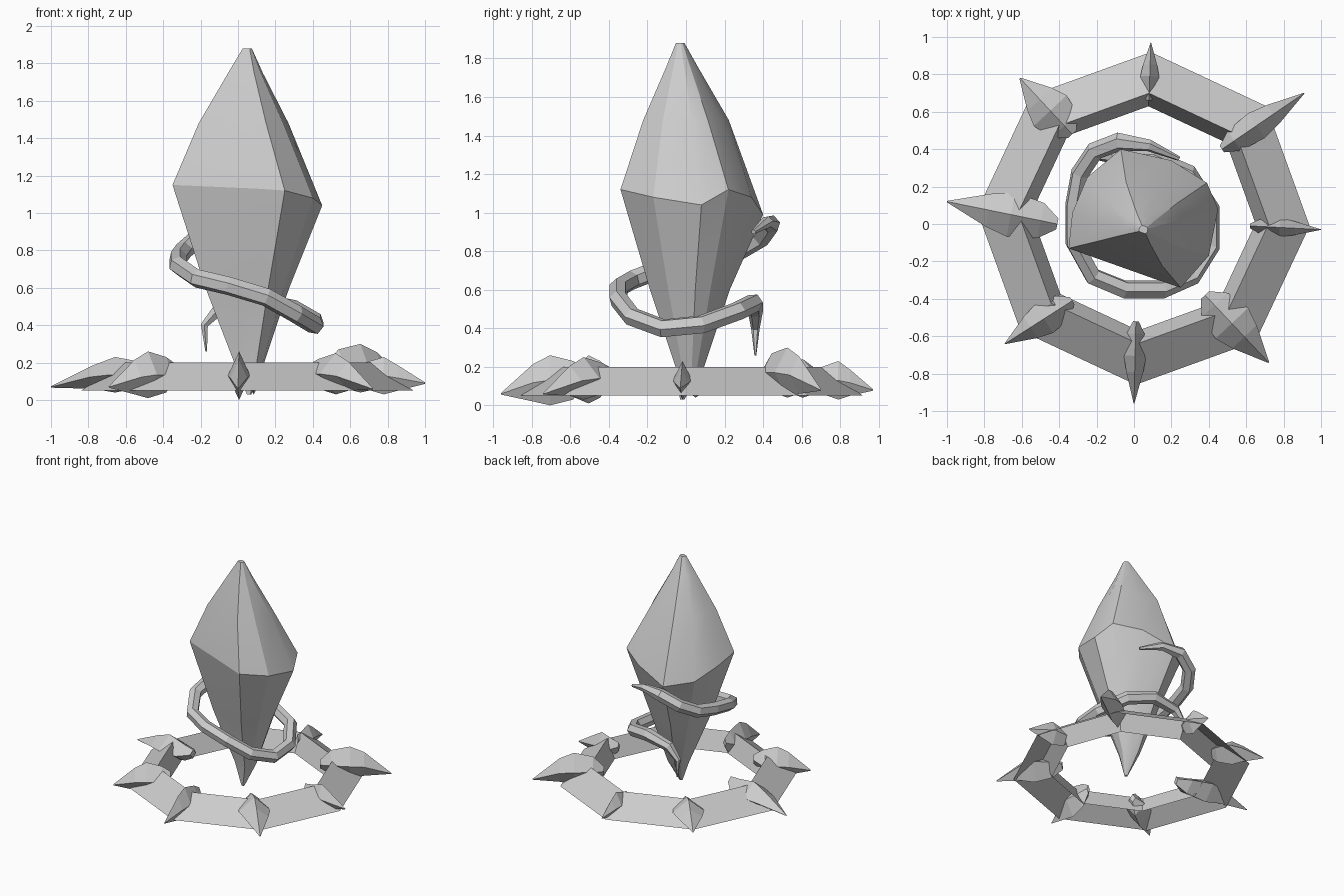
import bpy, bmesh
from math import cos, sin, radians
from mathutils import Vector

if "Cube" in bpy.data.objects:
    bpy.data.objects.remove(bpy.data.objects["Cube"])


def add_mesh(name, sections, ring=False, smooth=None):
    """Skin equal-length point rows: capped closed loops, or open strips joined in a ring."""
    bm = bmesh.new()
    loops = [[bm.verts.new(p) for p in s] for s in sections]
    n = len(loops[0])
    for k in range(len(loops) if ring else len(loops) - 1):
        a, b = loops[k], loops[(k + 1) % len(loops)]
        for i in range(n - 1 if ring else n):
            j = (i + 1) % n
            bm.faces.new((a[i], b[i], b[j], a[j]))
    if not ring:
        bm.faces.new(loops[0])
        bm.faces.new(loops[-1])
        bmesh.ops.recalc_face_normals(bm, faces=bm.faces)
    me = bpy.data.meshes.new(name)
    bm.to_mesh(me)
    bm.free()
    ob = bpy.data.objects.new(name, me)
    bpy.context.collection.objects.link(ob)
    if smooth:
        bpy.ops.object.select_all(action='DESELECT')
        ob.select_set(True)
        bpy.context.view_layer.objects.active = ob
        bpy.ops.object.shade_smooth_by_angle(angle=radians(smooth))
    return ob


# Octagonal base ring: roof-shaped section, open underneath
profile = [(0.89, 0.05), (0.67, 0.20), (0.60, 0.05)]
ring = []
for k in range(8):
    a = radians(87.4 + 45 * k)
    ring.append([(0.05 + r * cos(a), 0.03 + r * sin(a), z) for r, z in profile])
add_mesh("base_ring", ring, ring=True)

# Thorns clasping each corner: inner xy, tip xy, half width, top z, bottom z, tip z
thorns = [
    ((0.62, -0.01), (1.00, -0.03), 0.05, 0.23, 0.03, 0.09),
    ((0.47, 0.40), (0.91, 0.70), 0.08, 0.30, 0.04, 0.08),
    ((0.08, 0.66), (0.09, 0.97), 0.05, 0.23, 0.03, 0.08),
    ((-0.33, 0.48), (-0.61, 0.78), 0.12, 0.24, 0.04, 0.08),
    ((-0.41, 0.00), (-1.00, 0.12), 0.12, 0.23, 0.04, 0.07),
    ((-0.33, -0.41), (-0.69, -0.64), 0.09, 0.26, 0.01, 0.07),
    ((0.01, -0.52), (0.00, -0.96), 0.06, 0.26, 0.00, 0.06),
    ((0.38, -0.38), (0.72, -0.74), 0.12, 0.25, 0.03, 0.06),
]
for k, (p, q, w, top, low, tip) in enumerate(thorns):
    p, q = Vector((*p, 0)), Vector((*q, 0))
    side = Vector((p.y - q.y, q.x - p.x, 0)).normalized()
    secs = []
    for t, ws, zt, zb in ((0, 0.25, 0.19, 0.12), (0.15, 0.8, top - 0.03, low + 0.03),
                          (0.42, 1.0, top, low), (0.62, 0.75, top - 0.045, low + 0.02),
                          (1, 0.03, tip + 0.004, tip - 0.004)):
        c = p.lerp(q, t)
        zm = (zt + zb) / 2
        secs.append([c + Vector((0, 0, zt)), c + side * w * ws + Vector((0, 0, zm)),
                     c + Vector((0, 0, zb)), c - side * w * ws + Vector((0, 0, zm))])
    add_mesh(f"thorn_{k + 1}", secs)

# Irregular faceted crystal: uneven waist, scaled loops above and below
waist = [(-0.35, -0.13, 1.15), (0.10, -0.29, 1.13), (0.25, -0.34, 1.12),
         (0.40, -0.17, 1.08), (0.45, 0.08, 1.04), (0.39, 0.22, 1.12),
         (0.20, 0.34, 1.08), (-0.07, 0.40, 0.99), (-0.25, 0.25, 1.02), (-0.33, 0.06, 1.10)]
# scale, centre x, centre y, z (None keeps the waist height)
levels = [(0.03, 0.06, -0.02, 0.03), (0.20, 0.06, 0.02, 0.20), (0.56, 0.05, 0.02, 0.60),
          (1.0, 0.05, 0.03, None), (0.60, 0.03, 0.0, 1.48), (0.23, 0.04, -0.02, 1.75),
          (0.06, 0.05, -0.03, 1.88)]
crystal = [[(cx + s * (x - 0.05), cy + s * (y - 0.03), z if h is None else h)
            for x, y, z in waist] for s, cx, cy, h in levels]
add_mesh("crystal", crystal, smooth=24)

# Tendril spiralling around the crystal, tapering at both ends
path = [(-0.17, 0.36, 0.26), (-0.18, 0.36, 0.40), (-0.10, 0.36, 0.49), (0.10, 0.35, 0.53),
        (0.29, 0.27, 0.49), (0.41, 0.08, 0.42), (0.41, -0.12, 0.40), (0.31, -0.28, 0.46),
        (0.15, -0.35, 0.55), (-0.05, -0.35, 0.61), (-0.22, -0.28, 0.65), (-0.32, -0.10, 0.72),
        (-0.32, 0.10, 0.76), (-0.29, 0.27, 0.80), (-0.21, 0.39, 0.87), (-0.08, 0.44, 0.94),
        (0.08, 0.42, 0.95), (0.24, 0.35, 0.90)]
cu = bpy.data.curves.new("tendril", 'CURVE')
cu.dimensions = '3D'
cu.bevel_depth = 0.05
cu.bevel_resolution = 1
cu.use_fill_caps = True
sp = cu.splines.new('POLY')
sp.points.add(len(path) - 1)
sp.use_smooth = False
for i, (pt, co) in enumerate(zip(sp.points, path)):
    pt.co = (*co, 1)
    pt.radius = min(1, 0.1 + 0.35 * i, 0.25 + 0.4 * (len(path) - 1 - i))
bpy.context.collection.objects.link(bpy.data.objects.new("tendril", cu))
